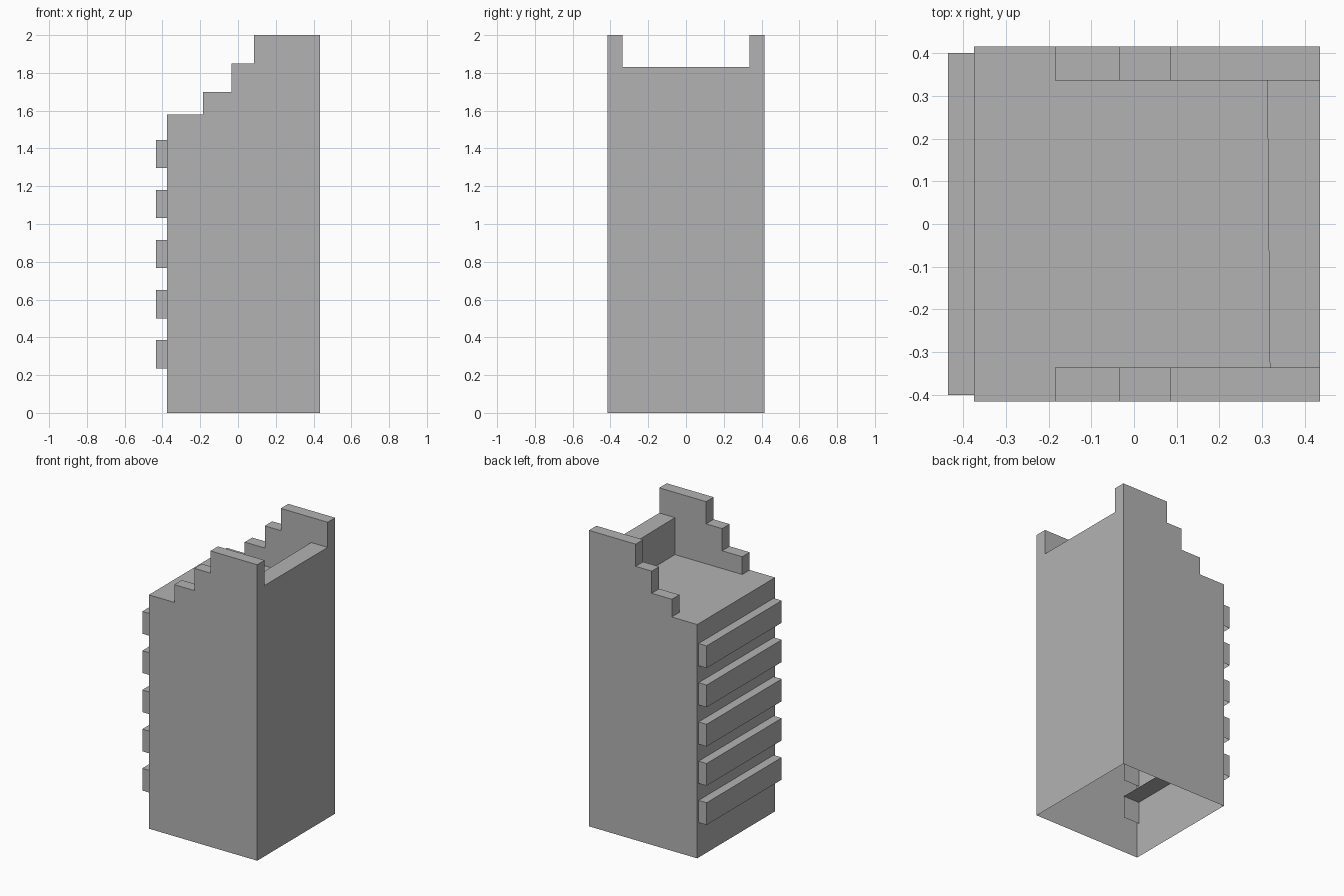
import bpy, bmesh
from mathutils import Matrix, Vector

default = bpy.data.objects.get("Cube")
if default:
    bpy.data.objects.remove(default, do_unlink=True)

grey = bpy.data.materials.new("plain grey")
grey.use_nodes = True
COLOR = (0.45, 0.45, 0.45, 1)
grey.diffuse_color = COLOR
grey.node_tree.nodes["Principled BSDF"].inputs["Base Color"].default_value = COLOR


def add_object(name, bm):
    mesh = bpy.data.meshes.new(name)
    bm.to_mesh(mesh)
    bm.free()
    mesh.materials.append(grey)
    obj = bpy.data.objects.new(name, mesh)
    bpy.context.collection.objects.link(obj)
    return obj


# Main dimensions
LEFT, RIGHT = -0.375, 0.435
SIDE, INNER = 0.416, 0.336
ROOF, LEDGE, TOP = 1.58, 1.83, 2.0
BACK_WALL = {-1: 0.318, 1: 0.312}   # inner edge of the end parapet on each side

# Stepped parapet outline in x, z, climbing from the roof to the top
steps = [(-0.185, ROOF), (-0.185, 1.70), (-0.035, 1.70), (-0.035, 1.85),
         (0.085, 1.85), (0.085, TOP), (RIGHT, TOP)]

# Tower shell, open underneath
bm = bmesh.new()


def face(points):
    bm.faces.new([bm.verts.new(p) for p in points])


for s in (-1, 1):
    y_out, y_in, bx = s * SIDE, s * INNER, BACK_WALL[s]
    # outer wall with the stepped top
    outline = [(LEFT, 0), (LEFT, ROOF)] + steps + [(RIGHT, 0)]
    face([(x, y_out, z) for x, z in outline])
    # inner parapet wall
    inner = steps + [(RIGHT, LEDGE), (bx, LEDGE), (bx, ROOF)]
    face([(x, y_in, z) for x, z in inner])
    # treads and risers
    for (x0, z0), (x1, z1) in zip(steps, steps[1:]):
        face([(x0, y_out, z0), (x1, y_out, z1), (x1, y_in, z1), (x0, y_in, z0)])

# roof deck, low end wall, high end wall, parapet ledge and its inner face
sx = steps[0][0]
face([(LEFT, -SIDE, ROOF), (sx, -SIDE, ROOF), (sx, -INNER, ROOF),
      (BACK_WALL[-1], -INNER, ROOF), (BACK_WALL[1], INNER, ROOF),
      (sx, INNER, ROOF), (sx, SIDE, ROOF), (LEFT, SIDE, ROOF)])
face([(LEFT, -SIDE, 0), (LEFT, SIDE, 0), (LEFT, SIDE, ROOF), (LEFT, -SIDE, ROOF)])
face([(RIGHT, y, z) for y, z in
      [(-SIDE, 0), (SIDE, 0), (SIDE, TOP), (INNER, TOP), (INNER, LEDGE),
       (-INNER, LEDGE), (-INNER, TOP), (-SIDE, TOP)]])
face([(BACK_WALL[-1], -INNER, LEDGE), (RIGHT, -INNER, LEDGE),
      (RIGHT, INNER, LEDGE), (BACK_WALL[1], INNER, LEDGE)])
face([(BACK_WALL[s], s * INNER, z) for s, z in
      [(-1, ROOF), (1, ROOF), (1, LEDGE), (-1, LEDGE)]])
bmesh.ops.remove_doubles(bm, verts=bm.verts, dist=0.0005)
bmesh.ops.recalc_face_normals(bm, faces=bm.faces)
add_object("tower_shell", bm)

# Horizontal slats through the low end wall, open below and at the inner side
for i in range(5):
    bm = bmesh.new()
    size = Matrix.Diagonal((0.18, 0.802, 0.15, 1))
    place = Matrix.Translation(Vector((-0.345, 0, 0.311 + i * 0.265)))
    bmesh.ops.create_cube(bm, size=1, matrix=place @ size)
    bm.normal_update()
    hidden = [f for f in bm.faces if f.normal.z < -0.5 or f.normal.x > 0.5]
    bmesh.ops.delete(bm, geom=hidden, context="FACES")
    add_object(f"slat_{i + 1}", bm)
